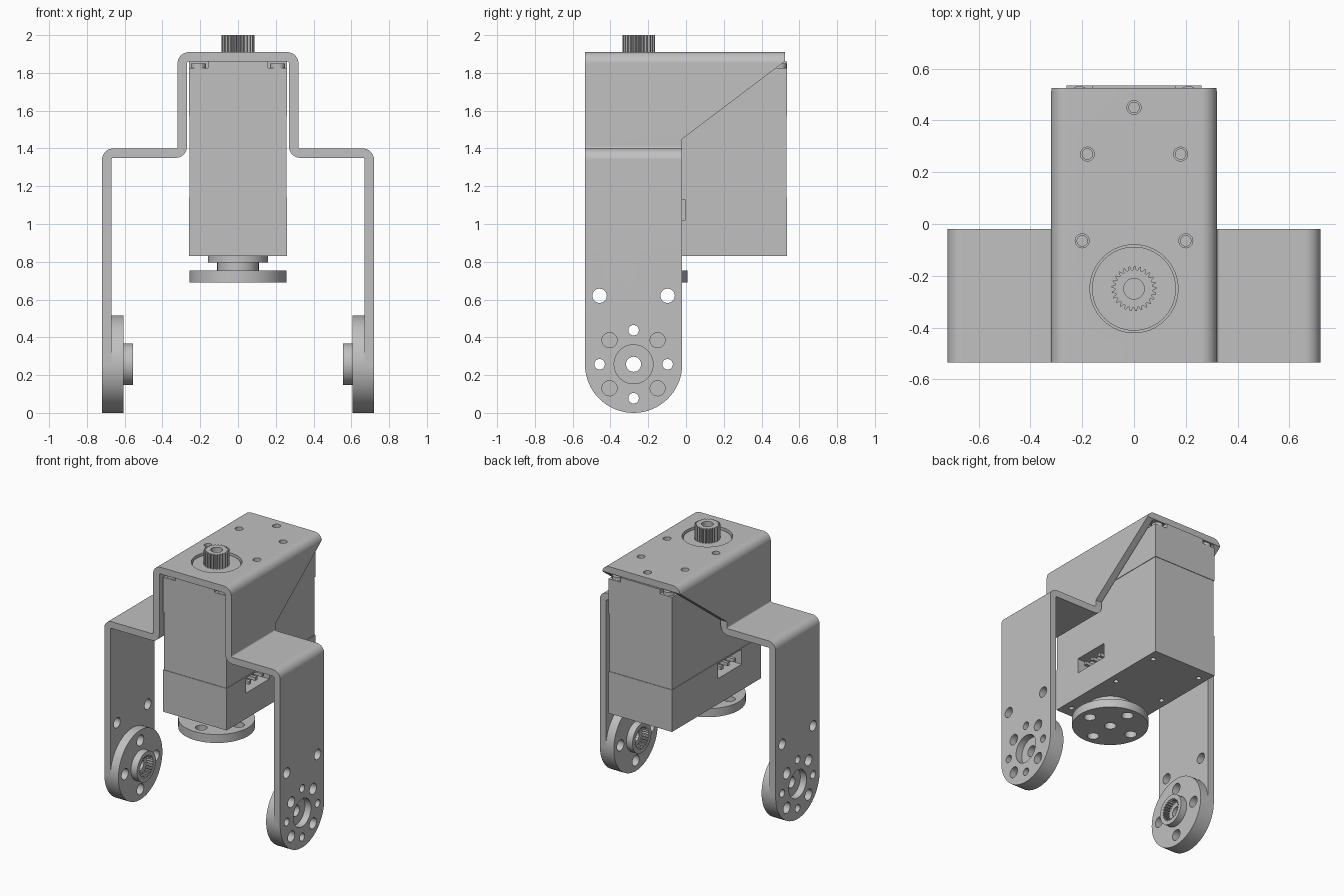
import bpy, bmesh
from math import sin, cos, pi, radians
from mathutils import Vector

cube = bpy.data.objects.get("Cube")
if cube:
    bpy.data.objects.remove(cube)

grey = bpy.data.materials.new("plain grey")
grey.use_nodes = True
GREY = (0.53, 0.53, 0.53, 1)
grey.diffuse_color = GREY
grey.node_tree.nodes["Principled BSDF"].inputs["Base Color"].default_value = GREY


# ---- helpers: a solid is (outline, low, high, axis) ----
def circle(u, v, r, n=48):
    return [(u + r * cos(2 * pi * i / n), v + r * sin(2 * pi * i / n)) for i in range(n)]


def rect(u0, u1, v0, v1):
    return [(u0, v0), (u1, v0), (u1, v1), (u0, v1)]


def gear(u, v, r_in, r_out, teeth=25):
    pts = []
    for i in range(teeth * 4):
        a = 2 * pi * i / (teeth * 4)
        r = r_out if i % 4 < 2 else r_in
        pts.append((u + r * cos(a), v + r * sin(a)))
    return pts


def place(u, v, w, axis):
    return {"x": (w, u, v), "y": (u, w, v), "z": (u, v, w)}[axis]


def mesh_from(solids):
    bm = bmesh.new()
    for pts, lo, hi, axis in solids:
        rings = [[bm.verts.new(place(u, v, w, axis)) for u, v in pts] for w in (lo, hi)]
        bm.faces.new(rings[0])
        bm.faces.new(rings[1])
        n = len(pts)
        for i in range(n):
            j = (i + 1) % n
            bm.faces.new((rings[0][i], rings[0][j], rings[1][j], rings[1][i]))
    bmesh.ops.recalc_face_normals(bm, faces=bm.faces)
    me = bpy.data.meshes.new("part")
    bm.to_mesh(me)
    bm.free()
    return me


def add_object(name, solids):
    ob = bpy.data.objects.new(name, mesh_from(solids))
    bpy.context.scene.collection.objects.link(ob)
    return ob


def part(name, solids, cuts=(), weighted=False):
    ob = add_object(name, solids)
    if cuts:
        cutter = add_object("cutter", cuts)
        cutter.hide_render = True
        mod = ob.modifiers.new("cut", "BOOLEAN")
        mod.operation, mod.solver, mod.object = "DIFFERENCE", "EXACT", cutter
        mod.use_self = len(solids) > 1
        bpy.context.view_layer.update()
        dg = bpy.context.evaluated_depsgraph_get()
        done = bpy.data.meshes.new_from_object(ob.evaluated_get(dg))
        ob.modifiers.clear()
        ob.data = done
        bpy.data.objects.remove(cutter)
    ob.data.materials.clear()
    ob.data.materials.append(grey)
    ob.data.shade_smooth()
    ob.data.set_sharp_from_angle(angle=radians(30))
    if weighted:
        ob.modifiers.new("normals", "WEIGHTED_NORMAL").keep_sharp = True
    return ob


def around(u, v, dist, r, start=0):
    return [circle(u + dist * cos(start + k * pi / 2), v + dist * sin(start + k * pi / 2), r, 24)
            for k in range(4)]


# ---- bent sheet bracket ----
def bent_sheet(path, half, r, steps=8):
    path = [Vector(p) for p in path]
    left, right = [], []

    def add(p, t):
        n = Vector((-t.y, t.x)) * half
        left.append(p + n)
        right.append(p - n)

    add(path[0], (path[1] - path[0]).normalized())
    for a, p, b in zip(path, path[1:], path[2:]):
        d1, d2 = (a - p).normalized(), (b - p).normalized()
        c = p + (d1 + d2) * r
        for i in range(steps + 1):
            t = pi / 2 * i / steps
            add(c - d2 * r * cos(t) - d1 * r * sin(t), d2 * sin(t) - d1 * cos(t))
    add(path[-1], (path[-1] - path[-2]).normalized())
    return [tuple(p) for p in left + right[::-1]]


FRONT, LEG_BACK = -0.535, -0.02
AXLE_Y, AXLE_Z, LEG_R = -0.2775, 0.2575, 0.2575
SHAFT_Y = -0.25
half_path = [(0.695, -0.03), (0.695, 1.375), (0.295, 1.375), (0.295, 1.885)]
path = [(-x, z) for x, z in half_path] + half_path[::-1]

# side trim: rounded leg ends, straight rear edge, slanted cheek
arc = [(AXLE_Y - LEG_R * cos(pi * i / 32), AXLE_Z - LEG_R * sin(pi * i / 32)) for i in range(33)]
trim = arc + [(LEG_BACK, 1.45), (0.525, 1.862), (0.7, 1.862), (0.7, -0.1), (-0.7, -0.1), (-0.7, AXLE_Z)]
leg_holes = [circle(AXLE_Y, AXLE_Z, 0.103)]
leg_holes += around(AXLE_Y, AXLE_Z, 0.18, 0.028) + around(AXLE_Y, AXLE_Z, 0.18, 0.04, pi / 4)
leg_holes += [circle(AXLE_Y + s * 0.18, 0.62, 0.038, 24) for s in (-1, 1)]
screw_spots = [(0, 0.45), (-0.18, 0.27), (0.18, 0.27), (-0.2, -0.065), (0.2, -0.065)]
cuts = [(trim, -1, 1, "x")]
cuts += [(h, -1, 1, "x") for h in leg_holes]
cuts += [(circle(x, y, 0.027, 24), 1.8, 2, "z") for x, y in screw_spots]
cuts.append((circle(0, SHAFT_Y, 0.17, 64), 1.8, 2, "z"))
part("bracket", [(bent_sheet(path, 0.025, 0.035), FRONT, 0.525, "y")], cuts, True)


# ---- round horns: disc plus hub, hub pointing along +direction ----
def horn(name, u, v, outer, direction, axis, disc, hub, socket):
    def span(a, b):
        return sorted((outer + direction * a, outer + direction * b))

    def solid(pts, a, b):
        return (pts, *span(a, b), axis)

    holes = [solid(h, -0.02, disc + 0.02) for h in around(u, v, 0.18, 0.04)]
    part(name + "_disc", [solid(circle(u, v, 0.2575, 64), 0, disc)],
         holes + [solid(circle(u, v, 0.04, 24), -0.02, disc + 0.02)])
    bore = gear(u, v, 0.07, 0.082) if socket else circle(u, v, 0.04, 24)
    part(name + "_hub", [solid(circle(u, v, 0.11), disc, disc + hub)],
         [solid(bore, disc - 0.02, disc + hub + 0.02)])


for side, s in (("left", 1), ("right", -1)):
    horn(side + "_leg_horn", AXLE_Y, AXLE_Z, s * 0.67, -s, "x", 0.065, 0.05, True)
horn("lower_horn", 0, SHAFT_Y, 0.69, 1, "z", 0.063, 0.042, False)

# ---- motor case in three layers, the middle one slightly inset ----
W, Y0, Y1 = 0.26, -0.505, 0.535
case = rect(-W, W, Y0, Y1)
port_cuts, pins = [], []
for s in (-1, 1):
    port_cuts.append((rect(-0.28, -0.005, 1.02, 1.13), *sorted((s * 0.17, s * 0.3)), "x"))
    for k in (-1, 0, 1):
        y = -0.142 + k * 0.075
        pins.append((rect(y - 0.012, y + 0.012, 1.06, 1.084), *sorted((s * 0.16, s * 0.25)), "x"))
bottom_holes = [(circle(s * 0.2, y, 0.018, 16), 0.8, 0.88, "z")
                for s in (-1, 1) for y in (-0.42, 0.05, 0.44)]
part("lower_case", [(case, 0.83, 1.14, "z")], port_cuts + bottom_holes)
part("port_pins", pins)
e = 0.004
part("middle_case", [(rect(-W + e, W - e, Y0 + e, Y1 - e), 1.14, 1.57, "z")])

# corner pockets with screw heads on the upper case
pockets, heads = [], []
for s in (-1, 1):
    for y_edge, inward in ((Y0, 1), (Y1, -1)):
        ys = sorted((y_edge - inward * 0.02, y_edge + inward * 0.09))
        xs = sorted((s * 0.16, s * 0.28))
        pockets.append((rect(*xs, *ys), 1.825, 1.9, "z"))
        heads.append((circle(s * 0.21, y_edge + inward * 0.042, 0.04, 24), 1.82, 1.85, "z"))
top_holes = [(circle(x, y, 0.02, 24), 1.75, 1.9, "z") for x, y in screw_spots]
part("upper_case", [(case, 1.57, 1.86, "z")], pockets + top_holes)
part("corner_screws", heads)

# ---- shaft collars and splined output shaft ----
part("upper_collar", [(circle(0, SHAFT_Y, 0.162, 64), 1.86, 1.895, "z")])
part("lower_collar", [(circle(0, SHAFT_Y, 0.16, 64), 0.795, 0.83, "z")])
part("splined_shaft", [(gear(0, SHAFT_Y, 0.073, 0.087), 1.89, 2.0, "z")],
     [(circle(0, SHAFT_Y, 0.04, 24), 1.9, 2.1, "z")])
